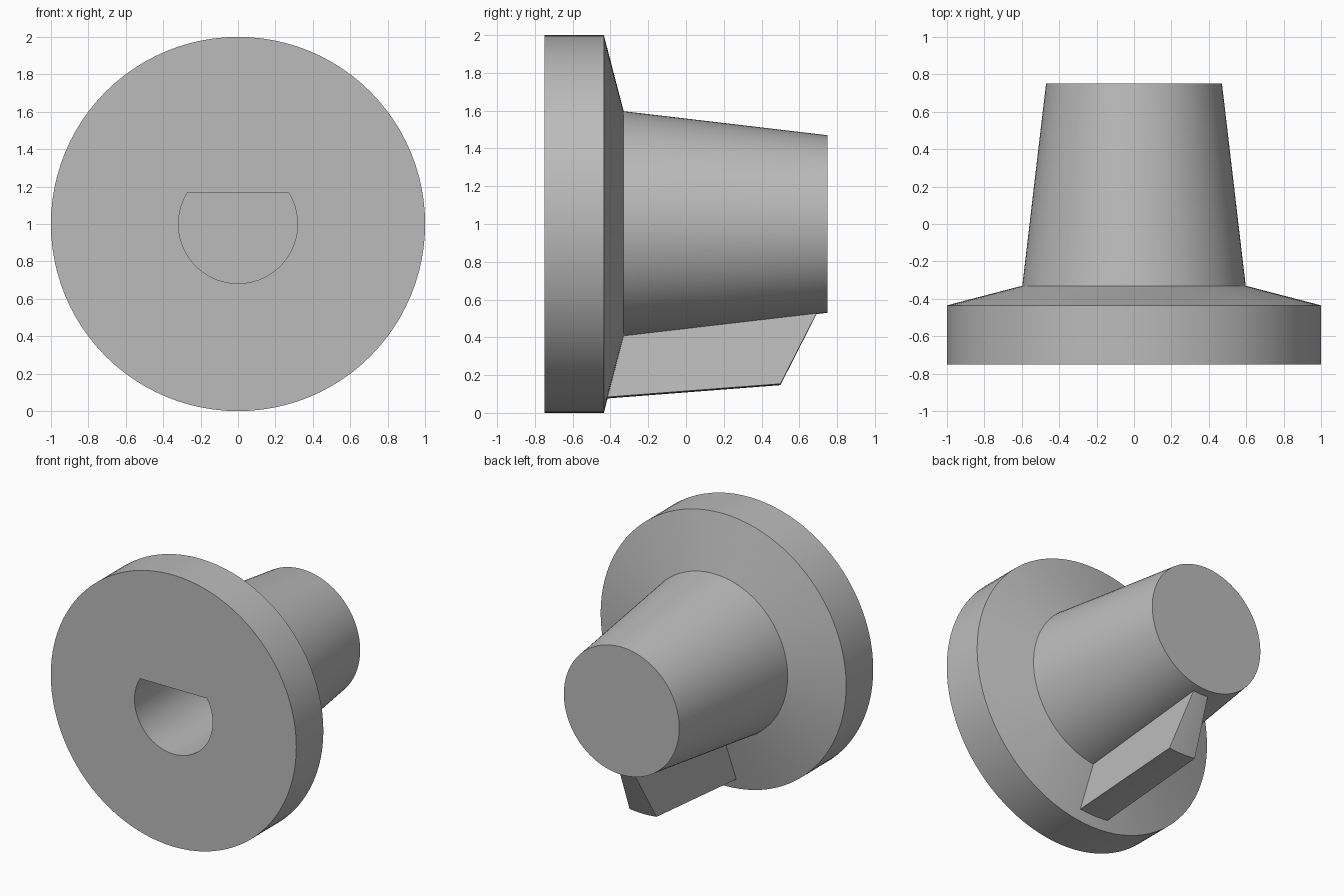
import bpy, bmesh
from math import pi, sin, cos, radians, asin

cube = bpy.data.objects.get("Cube")
if cube:
    bpy.data.objects.remove(cube)

grey = bpy.data.materials.new("plain grey")
grey.use_nodes = True
COLOUR = (0.5, 0.5, 0.5, 1)
grey.diffuse_color = COLOUR
grey.node_tree.nodes["Principled BSDF"].inputs["Base Color"].default_value = COLOUR

AXIS_Z = 1.0


def make_object(name, bm):
    bmesh.ops.remove_doubles(bm, verts=bm.verts, dist=1e-5)
    bmesh.ops.recalc_face_normals(bm, faces=bm.faces)
    mesh = bpy.data.meshes.new(name)
    bm.to_mesh(mesh)
    bm.free()
    mesh.materials.append(grey)
    ob = bpy.data.objects.new(name, mesh)
    bpy.context.collection.objects.link(ob)
    return ob


def select(ob):
    bpy.ops.object.select_all(action='DESELECT')
    ob.select_set(True)
    bpy.context.view_layer.objects.active = ob


def extrude(bm, face, offset):
    new = bmesh.ops.extrude_face_region(bm, geom=[face])["geom"]
    moved = [v for v in new if isinstance(v, bmesh.types.BMVert)]
    bmesh.ops.translate(bm, verts=moved, vec=offset)


def lathe(name, profile, start, sweep, steps):
    """Sweep (y, radius) points about the knob axis; angle 0 points down."""
    bm = bmesh.new()
    rings = []
    full = sweep >= 2 * pi
    for i in range(steps if full else steps + 1):
        a = start + sweep * i / steps
        rings.append([bm.verts.new((r * sin(a), y, AXIS_Z - r * cos(a)))
                      for y, r in profile])
    n = len(profile)
    for i in range(steps):
        p, q = rings[i], rings[(i + 1) % len(rings)]
        for j in range(n - 1 if full else n):
            k = (j + 1) % n
            bm.faces.new((p[j], p[k], q[k], q[j]))
    # flat ends: discs on a full turn, side walls on a partial one
    if full:
        for j in (0, n - 1):
            bm.faces.new([ring[j] for ring in rings])
    else:
        bm.faces.new(rings[0])
        bm.faces.new(rings[-1])
    return make_object(name, bm)


# Flanged disc with tapered grip
body = lathe("knob_body",
             [(-0.75, 1.0), (-0.435, 1.0), (-0.33, 0.597), (0.75, 0.47)],
             0, 2 * pi, 96)

# D-shaped shaft hole, flat side up
HOLE_R, FLAT, DEPTH = 0.318, 0.165, 1.1
bm = bmesh.new()
edge = asin(FLAT / HOLE_R)
verts = []
for i in range(49):
    a = pi - edge + (pi + 2 * edge) * i / 48
    verts.append(bm.verts.new((HOLE_R * cos(a), -0.85, AXIS_Z + HOLE_R * sin(a))))
extrude(bm, bm.faces.new(verts), (0, DEPTH + 0.1, 0))
cutter = make_object("shaft_hole_cutter", bm)
cutter.hide_render = True

select(body)
cut = body.modifiers.new("shaft hole", 'BOOLEAN')
cut.operation = 'DIFFERENCE'
cut.solver = 'EXACT'
cut.object = cutter
bpy.ops.object.modifier_apply(modifier=cut.name)
bpy.data.objects.remove(cutter)

# Wedge-shaped pointer fin under the grip
half = radians(7.4)
fin = lathe("pointer_fin",
            [(-0.5, 0.93), (0.5, 0.853), (0.71, 0.44), (-0.5, 0.44)],
            -half, 2 * half, 6)

for ob in (body, fin):
    select(ob)
    bpy.ops.object.shade_smooth_by_angle(angle=radians(12))
